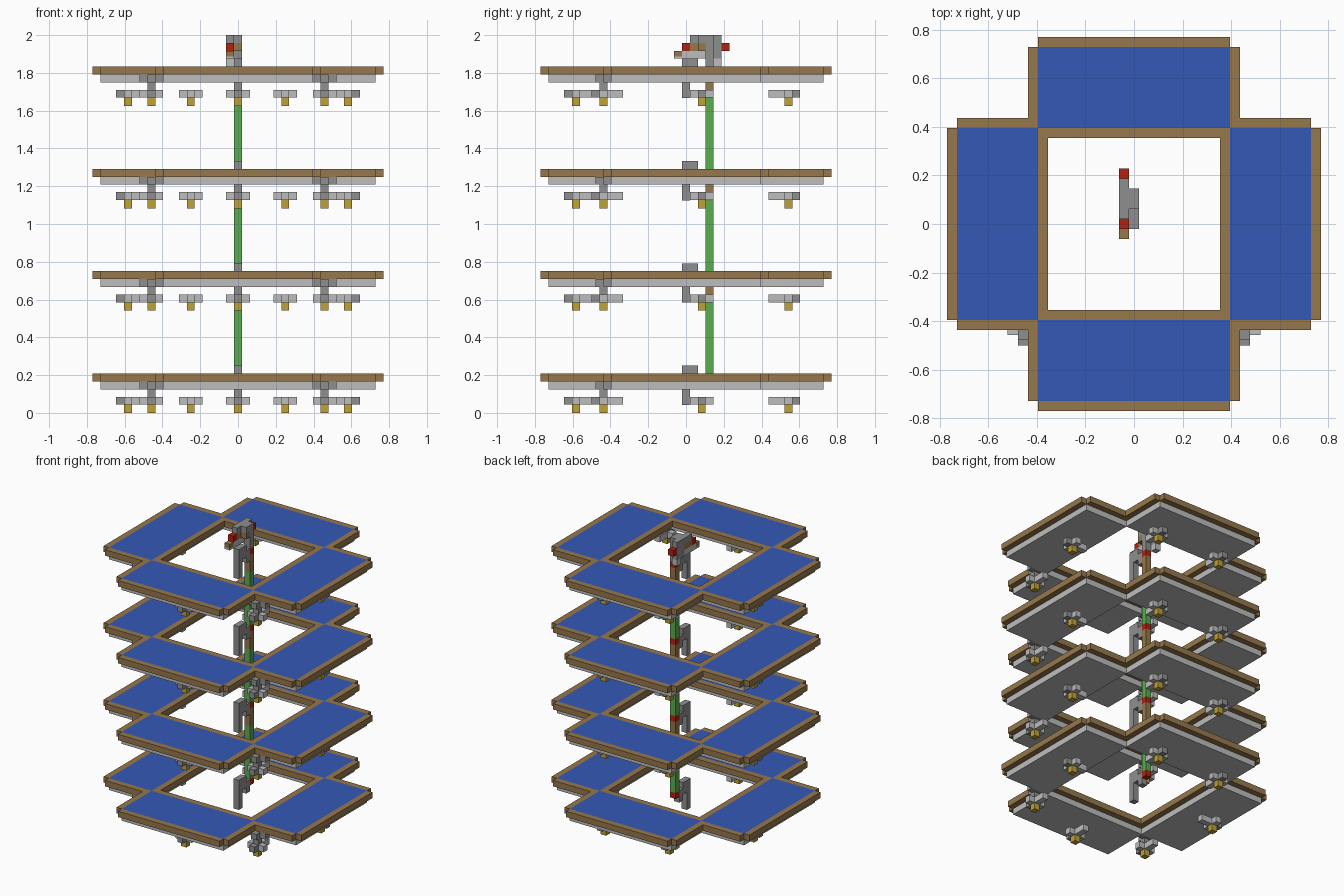
import bpy
import bmesh

U = 1 / 24          # one block
STEP = 13           # blocks between tiers
TIERS = 4

cube = bpy.data.objects.get("Cube")
if cube:
    bpy.data.objects.remove(cube, do_unlink=True)


def material(name, rgb):
    """Flat colour from 0-255 display values."""
    lin = [((c / 255 + 0.055) / 1.055) ** 2.4 for c in rgb] + [1]
    m = bpy.data.materials.new(name)
    m.use_nodes = True
    m.diffuse_color = lin
    m.node_tree.nodes["Principled BSDF"].inputs["Base Color"].default_value = lin
    return m


BLUE = material("water blue", (52, 88, 182))
WOOD = material("wood brown", (150, 120, 76))
LIGHT = material("light grey", (190, 190, 190))
DARK = material("dark grey", (144, 143, 144))
GOLD = material("lamp gold", (192, 162, 56))
GREEN = material("pole green", (92, 172, 82))
RED = material("signal red", (176, 34, 18))


def blocks(name, mat, boxes, lift=0):
    """Join boxes, given as (x0, x1, y0, y1, z0, z1) in block units."""
    bm = bmesh.new()
    for x0, x1, y0, y1, z0, z1 in boxes:
        verts = bmesh.ops.create_cube(bm, size=1)["verts"]
        for v in verts:
            v.co.x = (x0 if v.co.x < 0 else x1) * U
            v.co.y = (y0 if v.co.y < 0 else y1) * U
            v.co.z = ((z0 if v.co.z < 0 else z1) + lift) * U
    mesh = bpy.data.meshes.new(name)
    bm.to_mesh(mesh)
    bm.free()
    mesh.materials.append(mat)
    obj = bpy.data.objects.new(name, mesh)
    bpy.context.collection.objects.link(obj)


def cell(x, y, z, top=None):
    """A one-block column centred on x, y."""
    return (x - .5, x + .5, y - .5, y + .5, z, top or z + 1)


def ring(a, b, w, z0, z1):
    """Same box on all four sides: from a to b outward, half width w."""
    return [(-w, w, a, b, z0, z1), (-w, w, -b, -a, z0, z1),
            (a, b, -w, w, z0, z1), (-b, -a, -w, w, z0, z1)]


def notches(z0, z1):
    """L-shaped rims in the four outer notches."""
    out = []
    for sx in (-1, 1):
        for sy in (-1, 1):
            for xa, xb, ya, yb in ((9.5, 17.5, 9.5, 10.5), (9.5, 10.5, 10.5, 17.5)):
                xs, ys = sorted((sx * xa, sx * xb)), sorted((sy * ya, sy * yb))
                out.append((*xs, *ys, z0, z1))
    return out


# Lamp centre and outward direction
LAMPS = [(0, -14, 0, -1)]
for s in (-1, 1):
    LAMPS += [(s * 14, 2, s, 0), (s * 6, 13, 0, 1), (s * 11, -10.5, 0, -1)]

for t in range(TIERS):
    z = t * STEP
    tag = f"_{t + 1}"

    # Trays: water, wooden rims and grey base
    blocks("tray_water" + tag, BLUE, ring(9.5, 17.5, 9.5, 4, 5), z)
    rims = ring(17.5, 18.5, 9.5, 4, 5) + notches(4, 5)
    rims += ring(8.5, 9.5, 9.5, 4, 5)[:2] + ring(8.5, 9.5, 8.5, 4, 5)[2:]
    blocks("tray_rims" + tag, WOOD, rims, z)
    blocks("tray_base" + tag, LIGHT, ring(9.5, 17.5, 9.5, 3, 4), z)

    # Lamps with cross-shaped holders
    blocks("lamp_bulbs" + tag, GOLD, [cell(x, y, 0, 1.99) for x, y, _, _ in LAMPS], z)
    holders, tips = [], []
    for x, y, dx, dy in LAMPS:
        holders += [cell(x + dx * k, y + dy * k, 1, 2) for k in (0, -1, -2)]
        holders += [cell(x + dy * k, y + dx * k, 1, 2) for k in (-1, 1)]
        tips.append(cell(x + dx, y + dy, 1, 2))
    lower = z + 0.05
    blocks("lamp_holders" + tag, LIGHT, holders, lower)
    blocks("lamp_holder_tips" + tag, DARK, tips, lower)

    # Brackets joining holders to the trays
    hangers = [cell(x, y, 2, 3) for x, y, _, _ in LAMPS]
    hangers = [h for h in hangers if abs(h[0] + .5) == 11]
    for s in (-1, 1):
        hangers += [cell(s * 11, -11, 3), cell(s * 10, -10, 3),
                    cell(s * 11, -10, 3), cell(s * 12, -10, 3)]
    blocks("corner_brackets" + tag, DARK, hangers, z)

    # Central mast and hook
    if t < TIERS - 1:
        blocks("mast" + tag, GREEN, [cell(0, 3, 5, 14)], z)
        blocks("mast_top" + tag, WOOD, [cell(0, 3, 14, 17)], z)
    blocks("mast_signal" + tag, RED, [cell(0, 3, 4)], z)
    blocks("hook" + tag, DARK, [cell(0, 0, 1, 6), cell(0, 1, 4, 6), cell(0, 2, 3, 5)], z)

# Machine head on top of the mast
blocks("head_body", DARK, [(-1.5, -.5, .5, 4.5, 47, 48), cell(-1, 3, 45, 47),
                           cell(-1, 4, 45, 47), cell(0, 3, 44, 48),
                           cell(0, 2, 47)])
blocks("head_core", WOOD, [(-1.5, -.5, .5, 2.5, 46, 47), cell(0, 2, 46),
                           cell(-1, -1, 45.3, 46)])
blocks("head_base", LIGHT, [(-1.5, -.5, -.5, 2.5, 45, 46), cell(-1, -1, 45, 45.3),
                            cell(-1, 4, 44)])
blocks("head_signals", RED, [cell(-1, 0, 46), cell(-1, 5, 46)])
